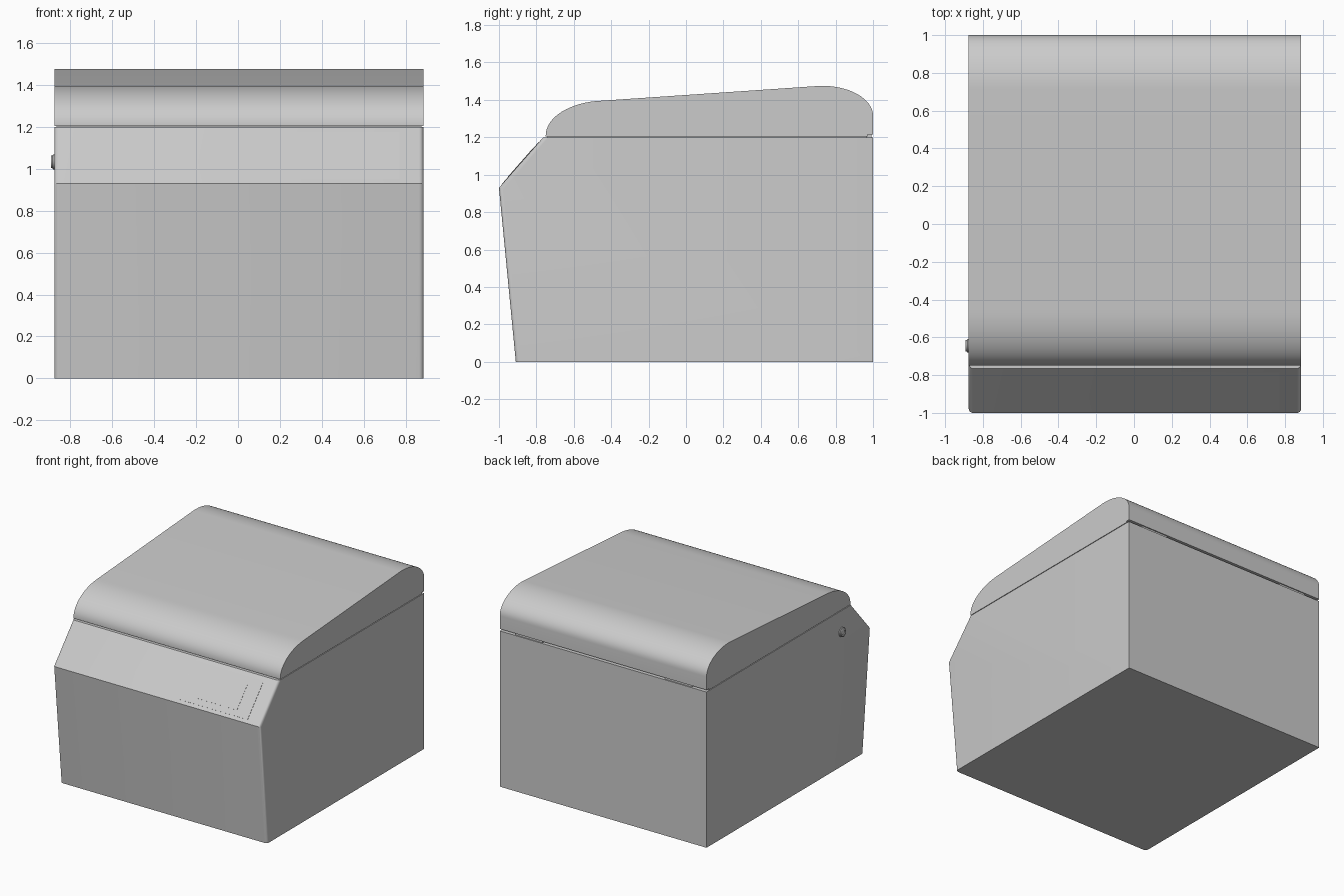
import bpy, bmesh, math
from mathutils import Vector, Matrix

if "Cube" in bpy.data.objects:
    bpy.data.objects.remove(bpy.data.objects["Cube"])

X0, X1 = -0.875, 0.885
XC = (X0 + X1) / 2


def finish(name, bm, smooth=True):
    bmesh.ops.recalc_face_normals(bm, faces=bm.faces)
    me = bpy.data.meshes.new(name)
    bm.to_mesh(me)
    bm.free()
    ob = bpy.data.objects.new(name, me)
    bpy.context.collection.objects.link(ob)
    if smooth:
        bpy.ops.object.select_all(action='DESELECT')
        ob.select_set(True)
        bpy.context.view_layer.objects.active = ob
        bpy.ops.object.shade_smooth_by_angle(angle=math.radians(30))
    return ob


def extrude_x(profile, x0=X0, x1=X1):
    """Solid from a (y, z) outline swept along x."""
    bm = bmesh.new()
    face = bm.faces.new([bm.verts.new((x0, y, z)) for y, z in profile])
    ext = bmesh.ops.extrude_face_region(bm, geom=[face])
    bmesh.ops.translate(bm, vec=(x1 - x0, 0, 0),
                        verts=[v for v in ext['geom'] if isinstance(v, bmesh.types.BMVert)])
    return bm


def arc(cy, cz, ry, rz, a0, a1, n=16):
    return [(cy + ry * math.cos(math.radians(a0 + (a1 - a0) * i / n)),
             cz + rz * math.sin(math.radians(a0 + (a1 - a0) * i / n))) for i in range(n + 1)]


def box(name, lo, hi, matrix=Matrix()):
    bm = bmesh.new()
    bmesh.ops.create_cube(bm, size=1)
    for v in bm.verts:
        v.co = matrix @ Vector([(a + b) / 2 + c * (b - a) for a, b, c in zip(lo, hi, v.co)])
    return finish(name, bm, False)


# Body: leaning front, sloped control face, softened front corners
bm = extrude_x([(-0.91, 0), (-1, 0.93), (-0.765, 1.198), (1, 1.198), (1, 0)])
corners = [e for e in bm.edges
           if abs(e.verts[0].co.x - e.verts[1].co.x) < 1e-5
           and max(v.co.y for v in e.verts) < -0.7
           and min(v.co.y for v in e.verts) < -0.95]
bmesh.ops.bevel(bm, geom=corners, offset=0.022, offset_type='OFFSET',
                segments=5, profile=0.5, affect='EDGES')
body = finish("body", bm)

# Lid: rounded front and back, top rising to the rear, relief over the hinges
lid_profile = [(-0.75, 1.203)] + arc(-0.43, 1.21, 0.32, 0.186, 180, 94)
lid_profile += arc(0.73, 1.315, 0.27, 0.16, 94, 0)
lid_profile += [(1, 1.214), (0.97, 1.214), (0.97, 1.203)]
finish("lid", extrude_x(lid_profile))

# Seal closing the seam between lid and body
box("lid_seal", (X0 + 0.01, -0.74, 1.19), (X1 - 0.01, 0.965, 1.21))

# Hinges in the rear gap
for side, label in ((-1, "left"), (1, "right")):
    a, b = sorted((XC + side * 0.52, XC + side * 0.75))
    box("hinge_" + label, (a, 0.96, 1.19), (b, 0.992, 1.216))

# Control panel in the slope's own frame: x across, y up the slope, z outward
up = Vector((0, 0.235, 0.268)).normalized()
out = Vector((1, 0, 0)).cross(up)
slope = Matrix((Vector((1, 0, 0)), up, out)).transposed().to_4x4()
slope.translation = Vector((0, -1, 0.93))
box("control_panel", (0.185, 0.027, -0.01), (0.77, 0.325, 0.002), slope)
box("display", (0.30, 0.07, -0.01), (0.66, 0.275, 0.0035), slope)

# Lock button on the left side: flange, barrel and dished face
bm = bmesh.new()
rings = []
for x, r in ((X0 + 0.01, 0.036), (-0.882, 0.036), (-0.884, 0.031),
             (-0.891, 0.030), (-0.893, 0.027), (-0.893, 0.019), (-0.888, 0.016)):
    rings.append([bm.verts.new((x, -0.645 + r * math.cos(i * math.tau / 32),
                                1.033 + r * math.sin(i * math.tau / 32))) for i in range(32)])
for p, q in zip(rings, rings[1:]):
    for i in range(32):
        j = (i + 1) % 32
        bm.faces.new((p[i], p[j], q[j], q[i]))
bm.faces.new(rings[0])
bm.faces.new(rings[-1])
finish("lock_button", bm)
